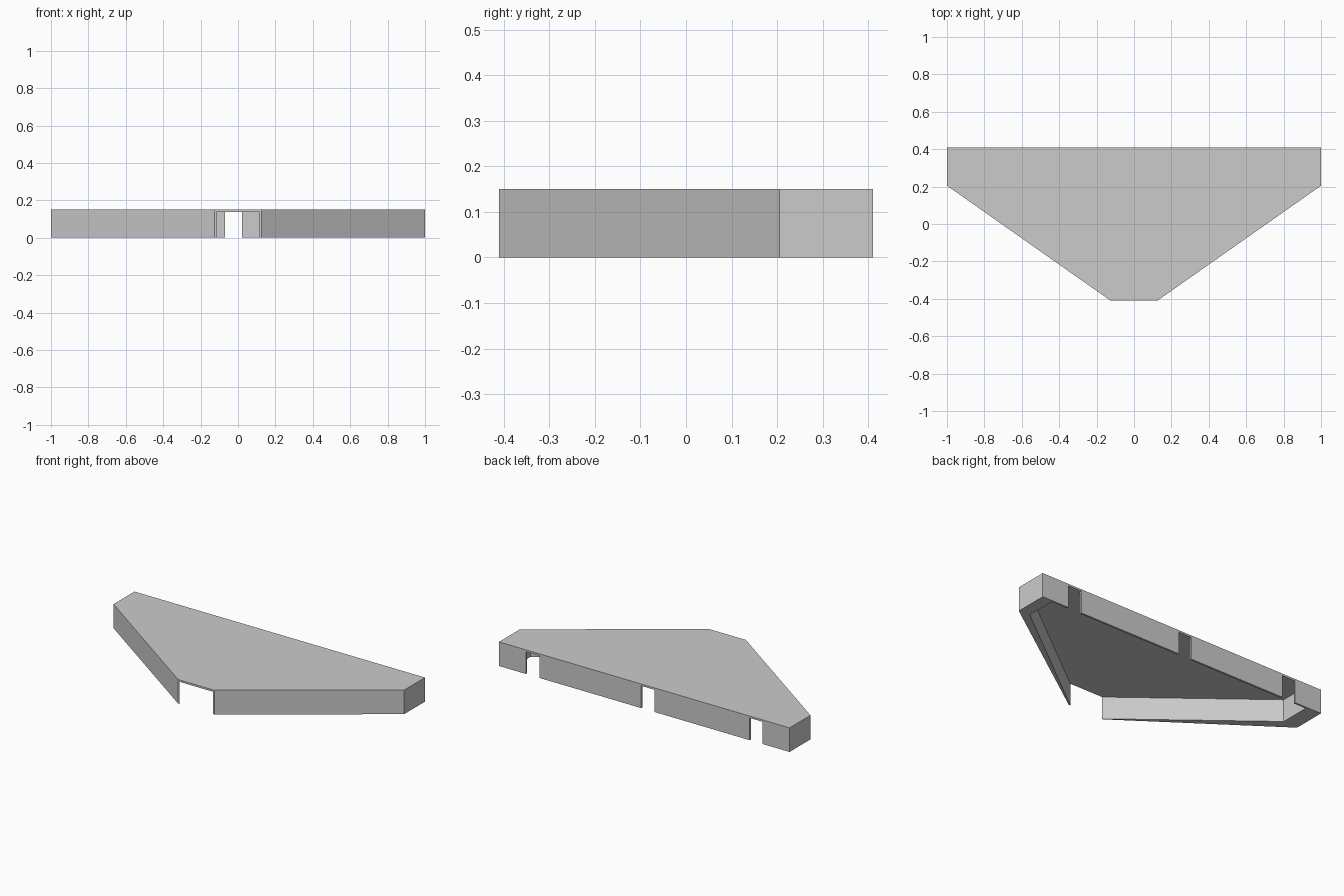
import bpy, bmesh

if "Cube" in bpy.data.objects:
    bpy.data.objects.remove(bpy.data.objects["Cube"])

H = 0.15        # overall height
ROOF = 0.138    # underside of the roof
BACK = 0.41     # half depth
T = 0.012       # thin wall thickness


def prism(name, loops, z0, z1):
    """Extrude one or more plan outlines between two heights as one object."""
    bm = bmesh.new()
    for pts in loops:
        face = bm.faces.new([bm.verts.new((x, y, z0)) for x, y in pts])
        top = bmesh.ops.extrude_face_region(bm, geom=[face])["geom"]
        bmesh.ops.translate(bm, vec=(0, 0, z1 - z0),
                            verts=[v for v in top if isinstance(v, bmesh.types.BMVert)])
    bmesh.ops.recalc_face_normals(bm, faces=bm.faces)
    mesh = bpy.data.meshes.new(name)
    bm.to_mesh(mesh)
    bm.free()
    obj = bpy.data.objects.new(name, mesh)
    bpy.context.collection.objects.link(obj)
    return obj


# Flat roof slab with clipped corners
prism("roof", [[(-1, BACK), (-1, 0.205), (-0.125, -BACK),
                (0.125, -BACK), (1, 0.205), (1, BACK)]], ROOF, H)

# Side walls: thick end wall running into a slanted wall that tapers to the open front
for name, s, inner in (("left_wall", -1, 0.90), ("right_wall", 1, 0.925)):
    prism(name, [[(s, BACK), (s, 0.205), (s * 0.125, -BACK), (s * 0.114, -BACK),
                  (s * inner, 0.21), (s * inner, BACK - T),
                  (s * 0.815, BACK - T), (s * 0.815, BACK)]], 0, ROOF)

# Back wall panels between the three doorways
panels = [(-0.725, -0.07), (0.022, 0.722)]
prism("back_wall", [[(a, BACK - T), (b, BACK - T), (b, BACK), (a, BACK)]
                    for a, b in panels], 0, ROOF)
